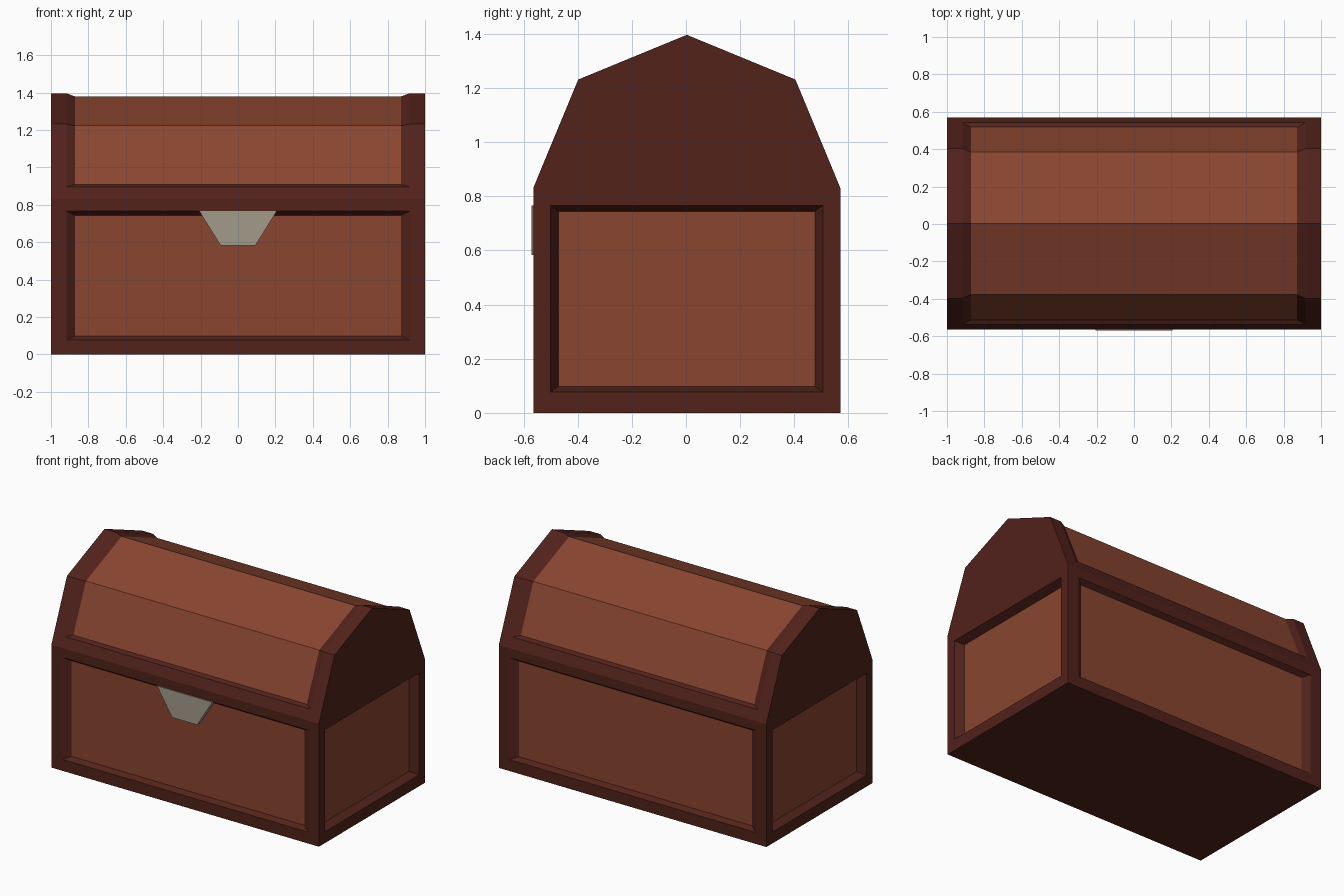
import bpy, bmesh
from math import copysign

if "Cube" in bpy.data.objects:
    bpy.data.objects.remove(bpy.data.objects["Cube"])

D, H, Y0 = 0.567, 0.83, 0.003   # half depth, lid seam height, y offset


def material(name, rgb):
    m = bpy.data.materials.new(name)
    m.diffuse_color = (*rgb, 1)
    m.use_nodes = True
    m.node_tree.nodes["Principled BSDF"].inputs["Base Color"].default_value = m.diffuse_color
    return m


frame_mat = material("dark_wood", (0.085, 0.016, 0.011))
panel_mat = material("wood", (0.25, 0.06, 0.03))
metal_mat = material("latch_metal", (0.36, 0.33, 0.26))


def finish(bm, name, mats, closed=True):
    bmesh.ops.remove_doubles(bm, verts=bm.verts, dist=1e-5)
    bmesh.ops.recalc_face_normals(bm, faces=bm.faces)
    me = bpy.data.meshes.new(name)
    bm.to_mesh(me)
    bm.free()
    for m in mats:
        me.materials.append(m)
    ob = bpy.data.objects.new(name, me)
    ob.location.y = Y0
    bpy.context.collection.objects.link(ob)
    return ob


def inset_to(bm, face, hx, hy, z0, z1):
    """Inset a face and snap the new corners to the given rectangle."""
    bmesh.ops.inset_individual(bm, faces=[face], thickness=0.02)
    for v in face.verts:
        v.co = (copysign(hx, v.co.x), copysign(hy, v.co.y),
                z0 if v.co.z < H / 2 else z1)


# Box body with a sunken panel on each of its four sides
bm = bmesh.new()
bmesh.ops.create_cube(bm, size=2)
for v in bm.verts:
    v.co = (v.co.x, v.co.y * D, H if v.co.z > 0 else 0)
bm.normal_update()
sides = [f for f in bm.faces if abs(f.normal.z) < 0.5]
bmesh.ops.delete(bm, geom=[f for f in bm.faces if f.normal.z > 0.5],
                 context='FACES_ONLY')
for f in sides:
    if abs(f.normal.y) > 0.5:
        rects = (0.918, D), (0.872, 0.536)
    else:
        rects = (1.0, 0.503), (0.945, 0.473)
    inset_to(bm, f, *rects[0], 0.077, 0.766)
    inset_to(bm, f, *rects[1], 0.098, 0.744)
    f.material_index = 1
finish(bm, "chest_body", [frame_mat, panel_mat])

# Faceted lid: lofted half-octagon sections, sunken between the end rims
low = (0.54, 0.896)
half_rim = [(D, H), low, low, (0.401, 1.231)]
half_in = [(D, H), low, (0.515, 0.909), (0.381, 1.223)]


def full(half, top):
    return half + [(0, top)] + [(-y, z) for y, z in reversed(half)]


rim, inner = full(half_rim, 1.396), full(half_in, 1.38)
bm = bmesh.new()
sections = [[bm.verts.new((x, y, z)) for y, z in prof] for x, prof in
            [(-1, rim), (-0.918, rim), (-0.872, inner),
             (0.872, inner), (0.918, rim), (1, rim)]]
for i, (a, b) in enumerate(zip(sections, sections[1:])):
    for j in range(len(a) - 1):
        f = bm.faces.new((a[j], a[j + 1], b[j + 1], b[j]))
        f.material_index = int(i == 2 and 2 <= j <= 5)
for s in (sections[0], sections[-1]):
    bm.faces.new([v for j, v in enumerate(s) if j not in (2, 6)])
finish(bm, "lid", [frame_mat, panel_mat])

# Tapered latch plate hanging from the front rim
bm = bmesh.new()
plate = bm.faces.new([bm.verts.new((x, -0.573, z)) for x, z in
                      [(-0.207, 0.766), (-0.093, 0.583),
                       (0.093, 0.583), (0.207, 0.766)]])
ext = bmesh.ops.extrude_face_region(bm, geom=[plate], use_keep_orig=True)
for v in ext["geom"]:
    if isinstance(v, bmesh.types.BMVert):
        v.co.y = -0.534
finish(bm, "latch", [metal_mat])
